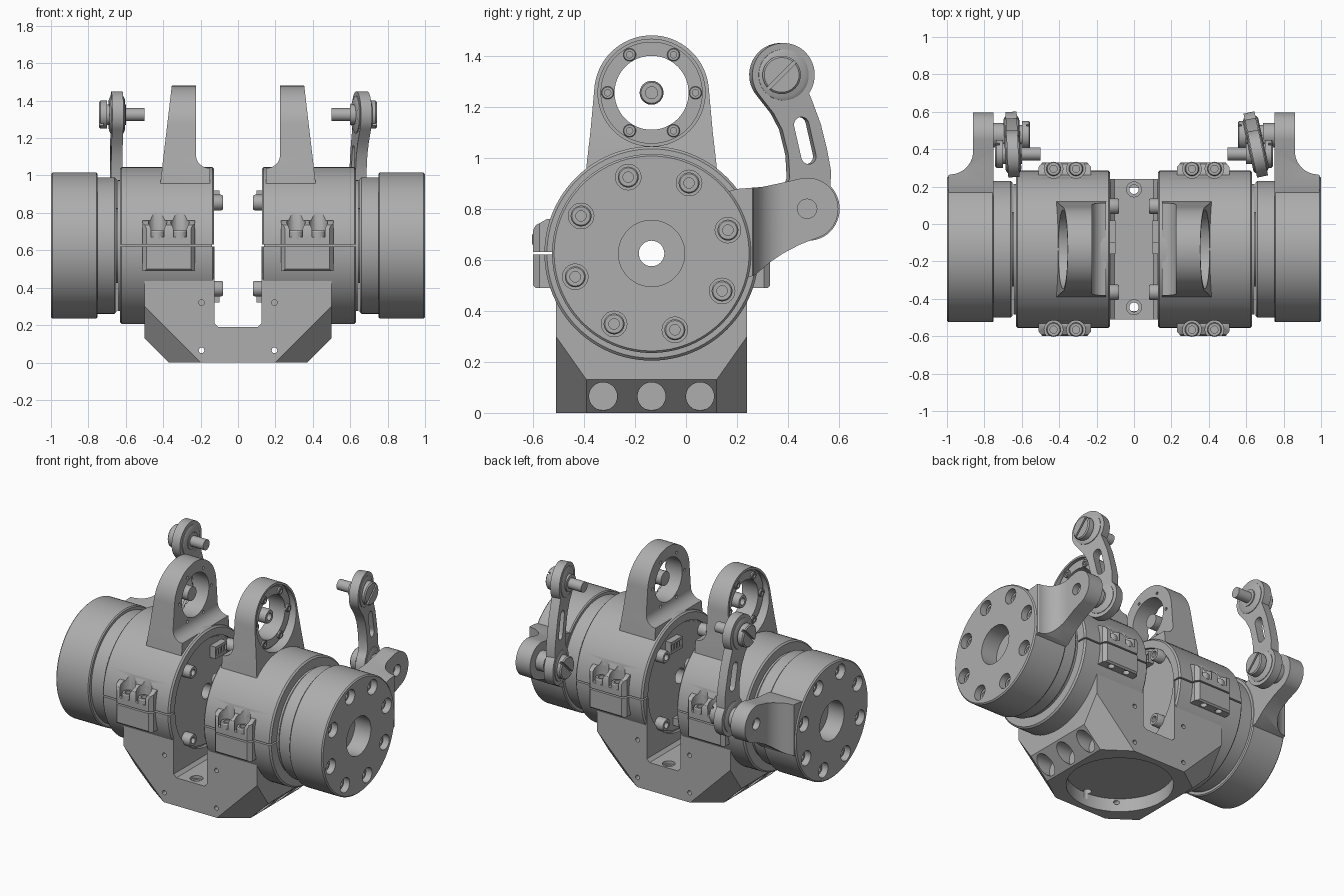
import bpy, bmesh
from math import radians, cos, sin
from mathutils import Matrix, Vector

cube = bpy.data.objects.get("Cube")
if cube:
    bpy.data.objects.remove(cube)

grey = bpy.data.materials.new("machined_grey")
grey.use_nodes = True
colour = (0.42, 0.42, 0.42, 1)
grey.diffuse_color = colour
grey.node_tree.nodes["Principled BSDF"].inputs["Base Color"].default_value = colour

AY, AZ = -0.135, 0.625            # main shaft axis
AXIS = (AY, AZ)
TOWER = (AY, 1.255)               # upper bearing axis
ARM = (0.475, 0.8)                # crank pin
TOP = (0.375, 1.325)              # link upper pin
built = []


def place(axis, a, b, h):
    return {"x": (h, a, b), "y": (a, h, b), "z": (a, b, h)}[axis]


def prism(axis, pts, h0, h1):
    """Outline extruded along an axis."""
    def add(bm):
        lo = [bm.verts.new(place(axis, a, b, h0)) for a, b in pts]
        hi = [bm.verts.new(place(axis, a, b, h1)) for a, b in pts]
        bm.faces.new(lo)
        bm.faces.new(hi)
        for i in range(len(pts)):
            j = (i + 1) % len(pts)
            bm.faces.new((lo[i], lo[j], hi[j], hi[i]))
    return add


def arc(c, r, a0, a1, n=24):
    steps = [radians(a0 + (a1 - a0) * i / n) for i in range(n + 1)]
    return [(c[0] + r * cos(t), c[1] + r * sin(t)) for t in steps]


def cyl(axis, c, r, h0, h1, n=48):
    return prism(axis, arc(c, r, 0, 360 - 360 / n, n - 1), h0, h1)


def box(x0, x1, y0, y1, z0, z1):
    return prism("z", [(x0, y0), (x1, y0), (x1, y1), (x0, y1)], z0, z1)


def lathe(axis, c, pts, n=64):
    """Closed (height, radius) profile turned about an axis."""
    def add(bm):
        direction = Vector(place(axis, 0, 0, 1))
        vs = [bm.verts.new(place(axis, c[0] + r, c[1], h)) for h, r in pts]
        es = [bm.edges.new((vs[i], vs[(i + 1) % len(vs)])) for i in range(len(vs))]
        bmesh.ops.spin(bm, geom=vs + es, cent=place(axis, *c, 0), axis=direction,
                       angle=radians(360), steps=n, use_merge=False)
        bmesh.ops.remove_doubles(bm, verts=bm.verts[:], dist=1e-5)
        dead = [e for e in bm.edges if not e.link_faces]
        bmesh.ops.delete(bm, geom=dead, context="EDGES")
    return add


def bolt(axis, c, r, h0, h1):
    """Socket-head bolt whose head ends at h1."""
    d = h1 - h0
    return lathe(axis, c, [(h0, 0), (h0, r), (h1 - d * .15, r), (h1, r * .88), (h1, r * .5),
                           (h1 - d * .4, r * .5), (h1 - d * .4, 0)], 24)


def mesh_object(name, shapes):
    bm = bmesh.new()
    for shape in shapes:
        one = bmesh.new()
        shape(one)
        bmesh.ops.recalc_face_normals(one, faces=one.faces[:])
        tmp = bpy.data.meshes.new("tmp")
        one.to_mesh(tmp)
        one.free()
        bm.from_mesh(tmp)
        bpy.data.meshes.remove(tmp)
    me = bpy.data.meshes.new(name)
    bm.to_mesh(me)
    bm.free()
    ob = bpy.data.objects.new(name, me)
    bpy.context.collection.objects.link(ob)
    return ob


def part(name, shapes, cuts=(), keep=(), sides=True):
    """Solid minus cuts, optionally limited to keep, mirrored to the other side."""
    ob = mesh_object(("left_" if sides is not False and sides != "right" else
                      "right_" if sides else "") + name, shapes)
    for op, tools in (("INTERSECT", keep), ("DIFFERENCE", cuts)):
        if not tools:
            continue
        tool = mesh_object("cutter", tools)
        tool.hide_render = True
        mod = ob.modifiers.new("cut", "BOOLEAN")
        mod.operation, mod.object, mod.solver = op, tool, "EXACT"
        mod.use_self = True
        dg = bpy.context.evaluated_depsgraph_get()
        me = bpy.data.meshes.new_from_object(ob.evaluated_get(dg))
        ob.modifiers.clear()
        ob.data = me
        bpy.data.objects.remove(tool)
    built.append(ob)
    flip = Matrix.Scale(-1, 4, (1, 0, 0))
    if sides is True:
        twin = bpy.data.objects.new("right_" + name, ob.data.copy())
        bpy.context.collection.objects.link(twin)
        twin.data.transform(flip)
        twin.data.flip_normals()
        built.append(twin)
    elif sides == "right":
        ob.data.transform(flip)
        ob.data.flip_normals()
    return ob


# Base bracket: box with sloped sides and corners, slot and drilled holes
def bracket(bm):
    box(-.5, .5, -.51, .24, 0, .62)(bm)
    bmesh.ops.recalc_face_normals(bm, faces=bm.faces[:])
    planes = [((s * .5, AY, .13), (s, 0, -1)) for s in (1, -1)]
    for s in (1, -1):
        for t in (1, -1):
            a, b, c = (Vector((s * x, AY + t * y, z)) for x, y, z in
                       ((.5, .375, .3), (.2, .375, 0), (.5, .255, .13)))
            n = (b - a).cross(c - a)
            planes.append((a, n if n.z < 0 else -n))
    for co, no in planes:
        res = bmesh.ops.bisect_plane(bm, geom=bm.verts[:] + bm.edges[:] + bm.faces[:],
                                     plane_co=co, plane_no=no, clear_outer=True)
        bmesh.ops.holes_fill(bm, edges=[e for e in bm.edges if e.is_boundary])


slot = [(-.125, .7), (-.125, .21), (-.105, .19), (.105, .19), (.125, .21), (.125, .7)]
part("base_bracket", [bracket],
     [prism("y", slot, -.7, .5), cyl("z", (0, AY), .33, -.1, .09)]
     + [cyl("x", AXIS, .36, s * .1, s * .145) for s in (1, -1)]
     + [cyl("x", AXIS, .06, s * .14, s * .6) for s in (1, -1)]
     + [cyl("x", (AY + d, .065), .055, s * .36, s * .6) for s in (1, -1) for d in (-.19, 0, .19)]
     + [cyl("y", (s * .195, .065), .015, -.6, .4, 16) for s in (1, -1)]
     + [cyl("y", (s * .195, .32), .015, y - .04, y + .04, 16) for s in (1, -1) for y in (-.51, .24)]
     + [cyl("z", (0, AY + d), .025, .05, .3, 24) for d in (-.31, .32)]
     + [cyl("z", (0, AY + d), .04, .17, .3, 24) for d in (-.31, .32)], sides=False)

# Clamp housing, split at the shaft height, with bolted flanges front and back
split = box(.05, .7, -1, 1, .62, .63)
places = [(x, AY + s * .43) for x in (.31, .43) for s in (1, -1)]
scoops = [cyl("z", p, .05, .67, .9, 24) for p in places]
part("clamp_housing",
     [lathe("x", AXIS, [(.127, 0), (.127, .41), (.137, .42), (.622, .42), (.632, .41), (.632, 0)], 96)],
     [split, cyl("x", AXIS, .36, .1, .145), cyl("x", AXIS, .06, .14, .7)] + scoops)
for s, word in ((-1, "front"), (1, "back")):
    outline = [(AY + s * d, z) for d, z in
               ((.34, .49), (.455, .49), (.465, .5), (.465, .715), (.455, .735), (.41, .76), (.34, .76))]
    plan = [(.23, AY), (.51, AY), (.51, AY + s * .44), (.485, AY + s * .47),
            (.255, AY + s * .47), (.23, AY + s * .44)]
    part(word + "_clamp_flange", [prism("x", outline, .23, .51)],
         [split] + scoops + [cyl("z", p, .022, .4, .55, 16) for p in places],
         keep=[prism("z", plan, .4, .9)])
part("clamp_bolts", [bolt("z", p, .038, .66, .705) for p in places])

# Motor core, inner bolts and connectors
part("motor_core", [lathe("x", AXIS, [(.14, .05), (.14, .35), (.645, .35), (.645, .2),
                                      (.66, .2), (.66, .05)])])
corners = [(AY + a * .23, AZ + b * .23) for a in (1, -1) for b in (1, -1)]
part("inner_bolts", [bolt("x", c, .042, .15, .08) for c in corners])
part("connectors", [box(.098, .15, -.1, .02, .84, .92), box(.1, .15, -.16, -.06, .32, .37)],
     [box(.09, .11, -.1 + k * .03 + .005, -.1 + k * .03 + .025, .86, .9) for k in range(4)])

# Output drum with bolt circle and stepped bore
ring = [arc(AXIS, .313, 17 + 45 * k, 18, 1)[0] for k in range(8)]
part("output_drum",
     [lathe("x", AXIS, [(.65, 0), (.65, .355), (.66, .365), (.75, .365), (.75, .383), (.757, .39),
                        (.992, .39), (1, .382), (1, 0)], 96)],
     [cyl("x", AXIS, .13, .88, 1.1), cyl("x", AXIS, .05, .6, .95)]
     + [cyl("x", c, .05, .93, 1.1, 32) for c in ring])
part("drum_bolts", [bolt("x", c, .041, .92, .965) for c in ring])

# Crank arm growing out of the drum
side = [(.1, .85), (.2, .878), (.3, .886), (.39, .905)] + arc(ARM, .122, 100, -60) \
    + [(.447, .66), (.38, .625), (.333, .593), (.27, .54), (.15, .5)]
plan = [(.752, 0), (.752, .7), (.86, .7)] + arc((.985, .39), .125, 180, 270, 12) + [(.992, .26), (.992, 0)]
part("crank_arm", [prism("x", side, .752, .995)],
     [cyl("x", AXIS, .375, .7, 1.1, 96), cyl("x", ARM, .038, .82, 1.1, 24)],
     keep=[prism("z", plan, .4, 1.1)])

# Bearing tower with a tapered outer face and a pocket
side = [(AY + .27, .7), (AY + .255, .97), (AY + .24, 1.1)] + arc(TOWER, .225, 4, 176, 40) \
    + [(AY - .24, 1.1), (AY - .255, .97), (AY - .27, .7)]
face = [(.15, .9), (.15, 1.04)] + arc((.155, 1.11), .07, -90, 0, 10) \
    + [(.225, 1.6), (.34, 1.6), (.415, .96), (.415, .9)]
studs = [arc(TOWER, .172, 60 * k, 1, 1)[0] for k in range(6)]
part("bearing_tower", [prism("x", side, .14, .5)],
     [cyl("x", TOWER, .145, .1, .6, 64), cyl("x", TOWER, .21, .335, .6, 64)]
     + [cyl("x", c, .01, .2, .25, 12) for c in studs], keep=[prism("y", face, -.6, .5)])
part("bearing_ring", [lathe("x", TOWER, [(.3, .145), (.3, .16), (.33, .2), (.345, .2), (.345, .145)])])
part("bearing_bolts", [bolt("x", c, .025, .335, .358) for c in studs])
part("tower_pin", [bolt("x", TOWER, .047, .25, .33)])

# Connecting links, each with its own slight twist
outline = arc(TOP, .125, -35, 220, 36) + [(.335, 1.175), (.37, 1.11), (.395, 1.01), (.4, .92)] \
    + arc(ARM, .125, 135, 405, 36) + [(.565, .95), (.55, 1.03), (.525, 1.13), (.495, 1.21)]
window = arc((.447, 1.13), .03, 14, 194, 10) + arc((.476, 1.005), .03, 194, 374, 10)
for which, yaw in (("left", 12), ("right", -2.5)):
    link = part("connecting_link",
                [prism("x", outline, .62, .68)], [prism("x", window, .5, .8)], sides=which)
    eyes = part("link_eyes", [lathe("x", c, [(.608, .0), (.608, .085), (.616, .1), (.684, .1),
                                             (.692, .085), (.692, 0)], 48) for c in (TOP, ARM)], sides=which)
    sign = 1 if which == "left" else -1
    pivot = Matrix.Translation((sign * .65, .43, 0))
    turn = pivot @ Matrix.Rotation(radians(sign * yaw), 4, "Z") @ pivot.inverted()
    for ob in (link, eyes):
        ob.data.transform(turn)


# Slotted pins: the upper head faces out, the lower head faces in
def diagonal(c, x0, x1):
    pts = [(c[0] + a, c[1] + b) for a, b in ((-.08, -.07), (-.07, -.08), (.08, .07), (.07, .08))]
    return prism("x", pts, x0, x1)


part("upper_link_pin", [lathe("x", TOP, [(.5, 0), (.5, .035), (.6, .035), (.6, .055), (.7, .055), (.7, .075),
                                         (.735, .075), (.742, .068), (.742, 0)], 40)],
     [diagonal(TOP, .72, .8)])
part("lower_link_pin", [lathe("x", ARM, [(.555, 0), (.555, .068), (.562, .075), (.6, .075), (.6, .055),
                                         (.69, .055), (.69, .065), (.76, .065), (.76, 0)], 40)],
     [diagonal(ARM, .5, .575)])

# Material and shading
bpy.ops.object.select_all(action="DESELECT")
for ob in built:
    ob.data.materials.clear()
    ob.data.materials.append(grey)
    ob.select_set(True)
bpy.context.view_layer.objects.active = built[0]
bpy.ops.object.shade_smooth_by_angle(angle=radians(30))
